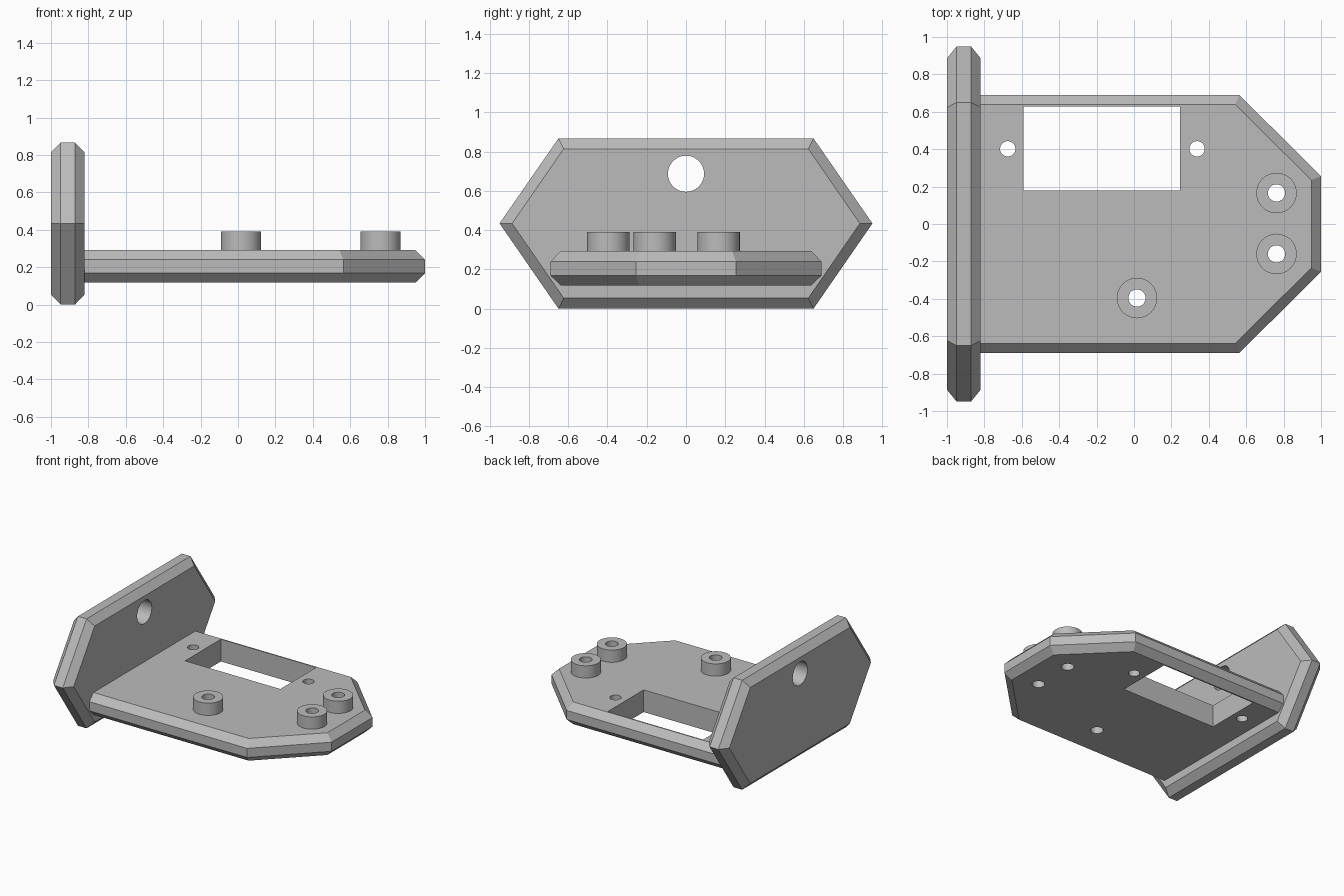
import bpy, bmesh, math
from mathutils import Matrix, Vector

cube = bpy.data.objects.get("Cube")
if cube:
    bpy.data.objects.remove(cube, do_unlink=True)

grey = bpy.data.materials.new("plain grey")
grey.use_nodes = True
COLOUR = (0.5, 0.5, 0.5, 1)
grey.diffuse_color = COLOUR
grey.node_tree.nodes["Principled BSDF"].inputs["Base Color"].default_value = COLOUR


def make_object(name, bm):
    bmesh.ops.recalc_face_normals(bm, faces=bm.faces)
    mesh = bpy.data.meshes.new(name)
    bm.to_mesh(mesh)
    bm.free()
    mesh.materials.append(grey)
    obj = bpy.data.objects.new(name, mesh)
    bpy.context.collection.objects.link(obj)
    return obj


def chamfered_plate(name, outer, inner, levels, place):
    """Stack inner, outer, outer, inner outlines into a plate with bevelled rims."""
    bm = bmesh.new()
    rings = [[bm.verts.new(place(a, b, h)) for a, b in outline]
             for outline, h in zip((inner, outer, outer, inner), levels)]
    n = len(outer)
    for low, high in zip(rings, rings[1:]):
        for i in range(n):
            j = (i + 1) % n
            bm.faces.new((low[i], low[j], high[j], high[i]))
    bm.faces.new(rings[0])
    bm.faces.new(rings[-1])
    return make_object(name, bm)


def cylinder(name, centre, radius, depth, axis="Z", sides=48):
    bm = bmesh.new()
    turn = Matrix.Rotation(math.pi / 2, 4, "Y") if axis == "X" else Matrix()
    bmesh.ops.create_cone(bm, cap_ends=True, segments=sides, radius1=radius,
                          radius2=radius, depth=depth,
                          matrix=Matrix.Translation(centre) @ turn)
    return make_object(name, bm)


def box(name, low, high):
    low, high = Vector(low), Vector(high)
    bm = bmesh.new()
    bmesh.ops.create_cube(bm, size=1, matrix=Matrix.Translation((low + high) / 2)
                          @ Matrix.Diagonal((high - low).to_4d()))
    return make_object(name, bm)


def cut(target, cutter, operation="DIFFERENCE"):
    mod = target.modifiers.new("cut", "BOOLEAN")
    mod.operation = operation
    mod.solver = "EXACT"
    mod.object = cutter
    bpy.context.view_layer.objects.active = target
    bpy.ops.object.modifier_apply(modifier=mod.name)
    bpy.data.objects.remove(cutter, do_unlink=True)


def mirrored(half):
    """Close a half outline by reflecting it across the first axis."""
    return half + [(a, -b) for a, b in reversed(half)]


# Horizontal base plate with clipped corners
base = chamfered_plate(
    "base_plate",
    mirrored([(-0.88, 0.69), (0.563, 0.69), (1.0, 0.255)]),
    mirrored([(-0.88, 0.638), (0.541, 0.638), (0.948, 0.235)]),
    (0.117, 0.168, 0.24, 0.293),
    lambda a, b, h: (a, b, h))

# Upright hexagonal end plate
hex_outer = [(0.95, 0.434), (0.65, 0.867), (-0.65, 0.867),
             (-0.95, 0.434), (-0.65, 0.0), (0.65, 0.0)]
hex_inner = [(0.886, 0.434), (0.623, 0.814), (-0.623, 0.814),
             (-0.886, 0.434), (-0.623, 0.053), (0.623, 0.053)]
end = chamfered_plate("end_plate", hex_outer, hex_inner,
                      (-1.0, -0.948, -0.872, -0.82),
                      lambda a, b, h: (h, a, b))
cut(end, cylinder("end_hole", (-0.9, 0, 0.687), 0.092, 0.5, "X"))

# Rectangular window and its two fixing holes
cut(base, box("window", (-0.59, 0.18, 0), (0.245, 0.628, 0.5)))
for x in (-0.675, 0.337):
    cut(base, cylinder("fixing_hole", (x, 0.402, 0.2), 0.041, 0.5))

# Raised bosses bored right through the base
for i, (x, y) in enumerate([(0.016, -0.396), (0.762, 0.166), (0.762, -0.16)], 1):
    boss = cylinder(f"boss_{i}", (x, y, 0.3315), 0.108, 0.117)
    for part in (boss, base):
        cut(part, cylinder("bore", (x, y, 0.2), 0.046, 0.6))

# Smooth round walls, keep the bevels crisp
bpy.ops.object.select_all(action="DESELECT")
for obj in bpy.context.scene.objects:
    if obj.type == "MESH" and obj.name.startswith(("base", "end", "boss")):
        obj.select_set(True)
        bpy.context.view_layer.objects.active = obj
bpy.ops.object.shade_smooth_by_angle(angle=math.radians(20))
